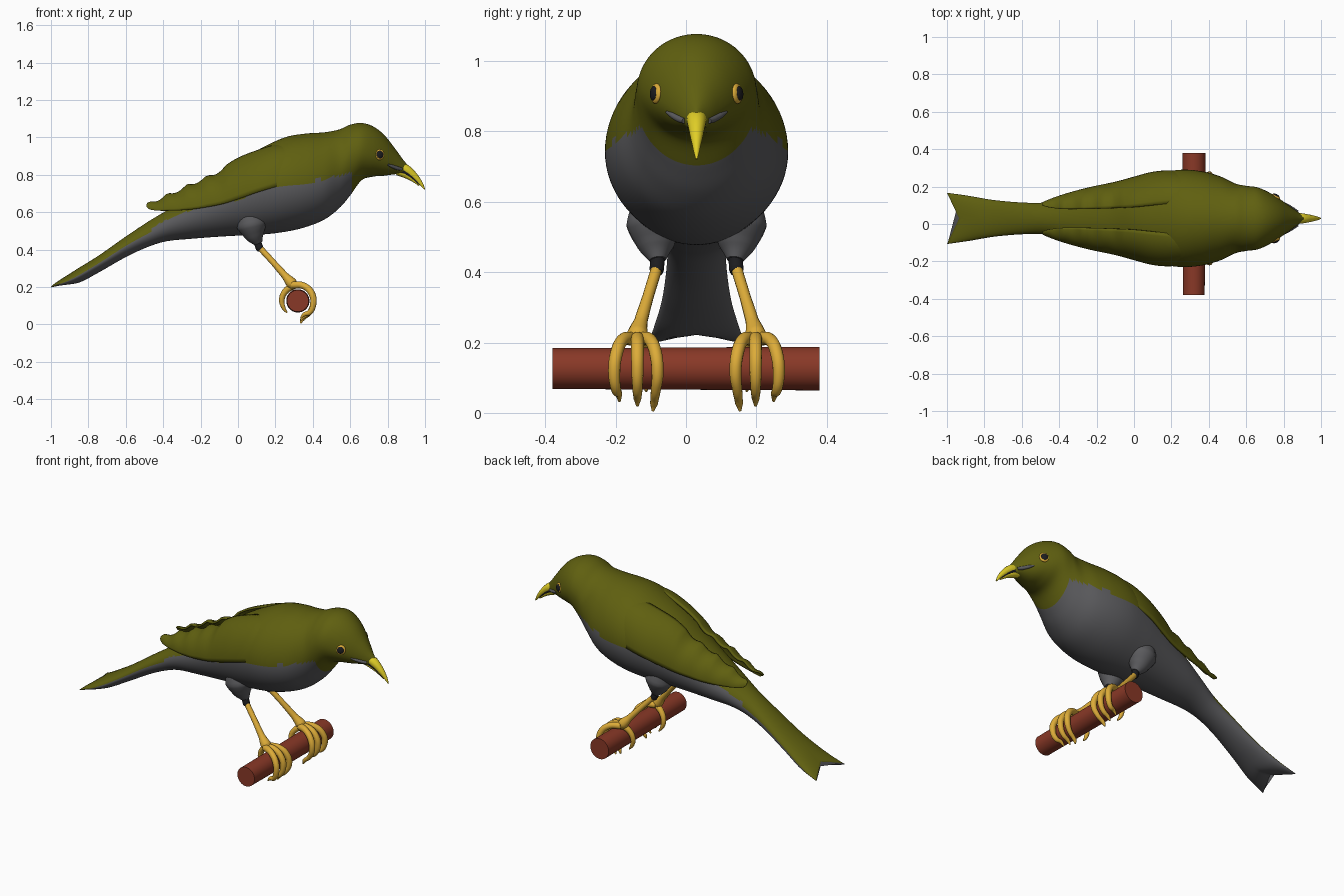
import bpy, bmesh, math, random
from mathutils import Vector
from mathutils.bvhtree import BVHTree

if "Cube" in bpy.data.objects:
    bpy.data.objects.remove(bpy.data.objects["Cube"])

random.seed(3)
CY = 0.03  # bird's centre line in y


def mat(name, c):
    m = bpy.data.materials.new(name)
    m.diffuse_color = (*c, 1)
    m.use_nodes = True
    m.node_tree.nodes["Principled BSDF"].inputs["Base Color"].default_value = m.diffuse_color
    return m


OLIVE = mat("olive", (0.115, 0.115, 0.005))
GREY = mat("grey", (0.105, 0.105, 0.112))
YELLOW = mat("yellow", (0.75, 0.62, 0.02))
ORANGE = mat("orange_yellow", (0.72, 0.41, 0.04))
BLACK = mat("black", (0.012, 0.012, 0.014))
WOOD = mat("red_brown", (0.25, 0.04, 0.02))


def smooth_stations(st, n):
    """Catmull-Rom interpolation of tuples, n steps per span."""
    out = []
    for i in range(len(st) - 1):
        p = [st[max(i - 1, 0)], st[i], st[i + 1], st[min(i + 2, len(st) - 1)]]
        for k in range(n):
            t = k / n
            out.append([0.5 * (2 * b + (c - a) * t + (2 * a - 5 * b + 4 * c - d) * t * t
                               + (3 * b - a - 3 * c + d) * t ** 3) for a, b, c, d in zip(*p)])
    return out + [list(st[-1])]


def loft(rows, closed):
    """bmesh from rows of points."""
    bm = bmesh.new()
    vs = [[bm.verts.new(p) for p in r] for r in rows]
    m = len(rows[0])
    for a, b in zip(vs, vs[1:]):
        for j in range(m if closed else m - 1):
            k = (j + 1) % m
            bm.faces.new((a[j], a[k], b[k], b[j]))
    if closed:
        bm.faces.new(vs[0])
        bm.faces.new(vs[-1])
    bmesh.ops.recalc_face_normals(bm, faces=bm.faces)
    return bm


def finish(bm, name, mats):
    me = bpy.data.meshes.new(name)
    bm.to_mesh(me)
    ob = bpy.data.objects.new(name, me)
    bpy.context.collection.objects.link(ob)
    for m in mats:
        me.materials.append(m)
    me.polygons.foreach_set("use_smooth", [True] * len(me.polygons))
    return ob


def tube(name, pts, m, res=5):
    """Round tapering tube through (x, y, z, radius) points."""
    cu = bpy.data.curves.new(name, "CURVE")
    cu.dimensions = "3D"
    cu.bevel_depth, cu.bevel_resolution, cu.resolution_u = 1, res, 6
    cu.use_fill_caps = True
    sp = cu.splines.new("BEZIER")
    sp.bezier_points.add(len(pts) - 1)
    for b, p in zip(sp.bezier_points, pts):
        b.co, b.radius = p[:3], p[3]
        b.handle_left_type = b.handle_right_type = "AUTO"
    cu.materials.append(m)
    ob = bpy.data.objects.new(name, cu)
    bpy.context.collection.objects.link(ob)
    bpy.ops.object.select_all(action="DESELECT")
    ob.select_set(True)
    bpy.context.view_layer.objects.active = ob
    bpy.ops.object.convert(target="MESH")
    bpy.ops.object.shade_smooth_by_angle(angle=math.radians(50))


def ball(name, loc, scale, normal, m):
    bpy.ops.mesh.primitive_uv_sphere_add(segments=24, ring_count=14, radius=1, location=loc)
    ob = bpy.context.object
    ob.name = name
    ob.scale = scale
    ob.rotation_euler = Vector(normal).to_track_quat("Z", "Y").to_euler()
    ob.data.materials.append(m)
    bpy.ops.object.shade_smooth()


def lerp_table(tab, x):
    for (a, za), (b, zb) in zip(tab, tab[1:]):
        if x <= b:
            return za + (zb - za) * (x - a) / (b - a)
    return tab[-1][1]


# Body with head and tail: x, top, bottom, widest height, half width
stations = [(.905, .855, .82, .835, .012), (.88, .885, .803, .835, .032), (.84, .94, .803, .86, .06),
            (.78, 1.015, .795, .89, .103), (.72, 1.06, .79, .91, .14), (.66, 1.077, .77, .92, .166),
            (.6, 1.068, .69, .89, .174), (.54, 1.042, .62, .82, .187), (.46, 1.027, .56, .77, .225),
            (.36, 1.02, .52, .75, .252), (.25, 1.0, .495, .74, .26), (.12, .94, .48, .72, .24),
            (0, .87, .475, .68, .21), (-.12, .775, .468, .63, .178), (-.25, .69, .458, .58, .145),
            (-.38, .61, .445, .53, .108), (-.48, .55, .415, .48, .085), (-.6, .47, .36, .415, .085),
            (-.75, .365, .275, .32, .098), (-.88, .285, .208, .245, .12), (-1, .21, .19, .2, .137)]
rows = []
for x, top, bot, zc, hw in smooth_stations(stations, 6):
    row = []
    notch = max(0, (-.8 - x) / .2) * .065
    for j in range(72):
        a = 2 * math.pi * j / 72
        c, s = math.cos(a), math.sin(a)
        e = notch * (1 - abs(c))
        z = zc + s * ((top - zc) if s > 0 else (zc - bot))
        row.append((x + e, CY + hw * c, z + .6 * e))
    rows.append(row)
bm = loft(rows, True)
edge = [(-.5, .5), (-.3, .6), (0, .67), (.15, .73), (.35, .755), (.6, .81)]
for f in bm.faces:
    c = f.calc_center_median()
    if c.x < -.47:
        olive = f.normal.z > .15
    else:
        olive = c.x > .615 or c.z > lerp_table(edge, c.x) + random.uniform(-.004, .004)
    f.material_index = 0 if olive else 1
bvh = BVHTree.FromBMesh(bm)
finish(bm, "body", [OLIVE, GREY])


def surface(x, z, s):
    hit, n, _, _ = bvh.ray_cast(Vector((x, CY + s, z)), Vector((0, -s, 0)))
    return hit, n


# Wing stations: x, lower z, lower y, upper z, upper y
wing = [(.32, .77, .235, .965, .09), (.2, .735, .25, .955, .08), (.1, .705, .243, .925, .07),
        (0, .67, .217, .885, .06), (-.1, .64, .19, .825, .055), (-.25, .615, .158, .755, .05),
        (-.38, .608, .122, .695, .05), (-.46, .612, .093, .66, .06), (-.487, .628, .08, .638, .07)]

# Perch
bpy.ops.mesh.primitive_cone_add(vertices=48, radius1=.058, radius2=.062, depth=.76,
                                location=(.32, 0, .126), rotation=(-math.pi / 2, 0, 0))
bpy.context.object.name = "perch"
bpy.context.object.data.materials.append(WOOD)
bpy.ops.object.shade_smooth_by_angle()


def around(deg, y, r, thick):
    a = math.radians(deg)
    return (.32 + r * math.cos(a), y, .126 + r * math.sin(a), thick)


for s, side in ((-1, "right"), (1, "left")):
    def Y(o):
        return CY + s * o

    # Folded wing with scalloped feather tips on its upper rear edge
    rows = []
    for x, zl, yl, zt, yt in smooth_stations(wing, 8):
        if x < -.06:
            zt -= .02 * abs(math.sin((x + .06) * math.pi / .105)) * min(1, (zt - zl) / .06)
        rows.append([(x, Y(yt + (yl - yt) * math.cos(a)), zl + (zt - zl) * math.sin(a))
                     for a in [k * math.pi / 28 for k in range(15)]])
    w = finish(loft(rows, False), side + "_wing", [OLIVE])
    mod = w.modifiers.new("thickness", "SOLIDIFY")
    mod.thickness, mod.offset = .012, 0

    # Eye: ring and pupil set on the head surface
    hit, n = surface(.757, .908, s)
    n = Vector((.4, s * .9, .08)).normalized()
    ball(side + "_eye_ring", hit - n * .003, (.028, .029, .012), n, ORANGE)
    ball(side + "_pupil", hit + n * .004, (.02, .021, .009), n, BLACK)

    # Gape stripe behind the beak
    pts = []
    for x, z, r in ((.80, .855, .004), (.825, .845, .009), (.85, .836, .01), (.875, .83, .008)):
        h, _ = surface(x, z, s)
        pts.append((h.x, h.y, h.z, r))
    tube(side + "_gape", pts, GREY)

    # Thigh, joint and shank
    tube(side + "_thigh", [(.06, Y(.11), .60, .07), (.075, Y(.118), .53, .082), (.09, Y(.115), .475, .053),
                           (.108, Y(.11), .435, .024)], GREY, 8)
    tube(side + "_joint", [(.103, Y(.11), .445, .02), (.115, Y(.113), .41, .021), (.122, Y(.114), .40, .018)], BLACK)
    tube(side + "_shank", [(.112, Y(.112), .415, .016), (.19, Y(.138), .33, .016), (.25, Y(.158), .262, .019),
                           (.285, Y(.168), .222, .03), (.305, Y(.17), .2, .022)], ORANGE)

    # Three front toes curling over the perch, and one hind toe
    for i, (o, drop) in enumerate(((.06, .034), (0, .02), (-.052, .006))):
        f = .168 + o
        tube(f"{side}_front_toe_{i + 1}",
             [around(108, Y(.168 + o * .25), .09, .02), around(70, Y(.168 + o * .7), .086, .018),
              around(30, Y(f), .084, .018), around(-10, Y(f + o * .1), .084, .017),
              around(-45, Y(f), .088, .014), (.355 - i * .006, Y(f - o * .1), drop + .02, .011),
              (.335, Y(f - o * .15), drop, .004)], ORANGE)
    tube(side + "_hind_toe",
         [around(105, Y(.165), .085, .02), around(140, Y(.155), .084, .017), around(175, Y(.148), .086, .015),
          around(205, Y(.145), .085, .011), (.262, Y(.143), .062, .004)], ORANGE)

# Beak: curved upper and shorter lower half, with a dark seam
tube("upper_beak", [(.865, CY, .84, .03), (.9, CY, .826, .027), (.945, CY, .79, .019),
                    (.98, CY, .75, .01), (.998, CY, .722, .003)], YELLOW, 6)
tube("lower_beak", [(.855, CY, .822, .026), (.885, CY, .808, .022), (.93, CY, .78, .014),
                    (.97, CY, .744, .005)], YELLOW, 6)
tube("beak_seam", [(.87, CY, .828, .029), (.9, CY, .814, .0245), (.935, CY, .787, .017),
                   (.972, CY, .748, .007)], BLACK, 6)
